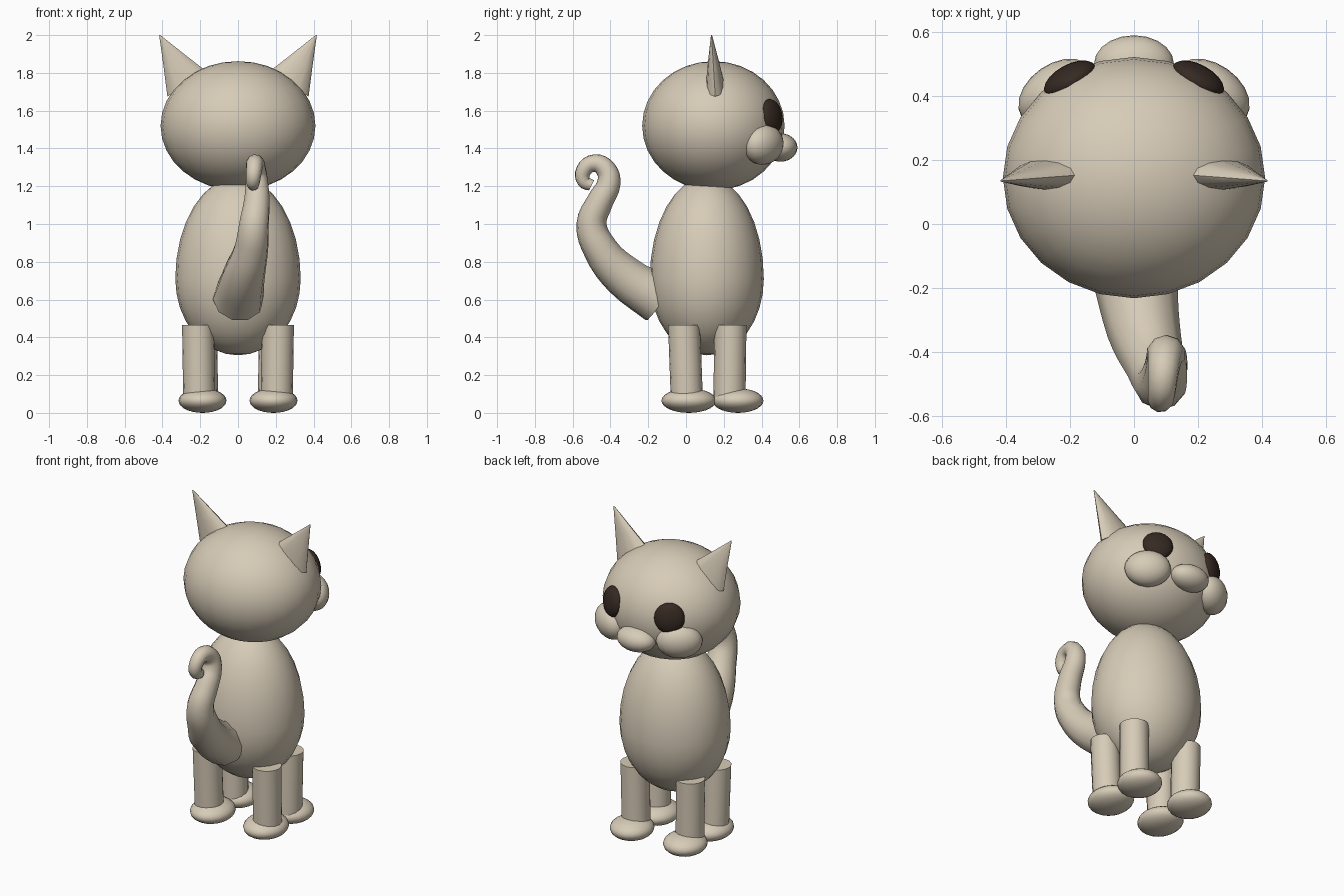
import bpy, bmesh, math
from mathutils import Vector

if "Cube" in bpy.data.objects:
    bpy.data.objects.remove(bpy.data.objects["Cube"])


def material(name, rgb):
    m = bpy.data.materials.new(name)
    m.diffuse_color = (*rgb, 1)
    m.use_nodes = True
    m.node_tree.nodes["Principled BSDF"].inputs["Base Color"].default_value = m.diffuse_color
    return m


fur = material("warm_beige", (0.68, 0.60, 0.475))
dark = material("dark_brown", (0.036, 0.022, 0.016))


def finish(name, bm, mat, angle=50):
    bmesh.ops.recalc_face_normals(bm, faces=bm.faces)
    me = bpy.data.meshes.new(name)
    bm.to_mesh(me)
    bm.free()
    ob = bpy.data.objects.new(name, me)
    bpy.context.collection.objects.link(ob)
    me.materials.append(mat)
    smooth(ob, angle)
    return ob


def smooth(ob, angle):
    bpy.ops.object.select_all(action='DESELECT')
    ob.select_set(True)
    bpy.context.view_layer.objects.active = ob
    bpy.ops.object.shade_smooth_by_angle(angle=math.radians(angle))


def ellipsoid(name, loc, radii, mat=fur, rot=(0, 0, 0), seg=20, rings=14, low=None):
    """Scaled sphere; low gives a different radius for the lower half."""
    bm = bmesh.new()
    bmesh.ops.create_uvsphere(bm, u_segments=seg, v_segments=rings, radius=1)
    for v in bm.verts:
        rz = low if low and v.co.z < 0 else radii[2]
        v.co = Vector((v.co.x * radii[0], v.co.y * radii[1], v.co.z * rz))
    ob = finish(name, bm, mat)
    ob.location = loc
    ob.rotation_euler = rot
    return ob


def loft(name, rings, mat=fur):
    """Closed tube through equal-length rings of points."""
    bm = bmesh.new()
    rows = [[bm.verts.new(p) for p in r] for r in rings]
    n = len(rows[0])
    for a, b in zip(rows, rows[1:]):
        for i in range(n):
            j = (i + 1) % n
            bm.faces.new((a[i], a[j], b[j], b[i]))
    bm.faces.new(rows[0])
    bm.faces.new(rows[-1])
    return finish(name, bm, mat)


def circle(center, ax1, ax2, n):
    c, a, b = Vector(center), Vector(ax1), Vector(ax2)
    return [c + a * math.cos(t) + b * math.sin(t)
            for t in (2 * math.pi * i / n for i in range(n))]


# Head and egg-shaped body
ellipsoid("head", (0, 0.145, 1.52), (0.41, 0.377, 0.342), seg=24, rings=16)
ellipsoid("body", (0, 0.11, 0.71), (0.332, 0.302, 0.54), seg=24, rings=16, low=0.405)

# Muzzle tip
ellipsoid("nose", (0, 0.50, 1.405), (0.125, 0.09, 0.075))

for s, side in ((-1, "left"), (1, "right")):
    # Face details
    ellipsoid("eye_" + side, (s * 0.2, 0.452, 1.57), (0.09, 0.045, 0.092), dark,
              (math.radians(8), 0, -s * math.radians(29)))
    ellipsoid("cheek_" + side, (s * 0.24, 0.41, 1.42), (0.135, 0.09, 0.107), fur,
              (math.radians(-12), 0, -s * math.radians(35)))

    # Flattened pointed ear
    base, tip = Vector((s * 0.262, 0.155, 1.735)), Vector((s * 0.415, 0.135, 2.0))
    rings = []
    for t, w, d in ((0, 1, 1), (0.45, 0.55, 0.6), (1, 0.02, 0.06)):
        rings.append(circle(base.lerp(tip, t), (s * 0.112 * w, 0, -0.06 * w),
                            (0, 0.05 * d, 0), 12))
    loft("ear_" + side, rings)

    # Legs and flattened paws
    for end, lx, ly, fy, fr, lean in (("back", 0.205, 0.005, 0.015, 0.145, -0.015),
                                      ("front", 0.19, 0.23, 0.275, 0.135, 0.005)):
        r = 0.085
        loft(f"{end}_leg_{side}",
             [circle((s * lx, ly, 0.06), (r, 0, 0), (0, r, 0), 16),
              circle((s * (lx + 0.006), ly + lean, 0.465), (r, 0, 0), (0, r, 0), 16)])
        ellipsoid(f"{end}_paw_{side}", (s * 0.188, fy, 0.065), (0.127, fr, 0.065))

# Curled tapering tail: x, y, z, radius
path = [(0.0, -0.14, 0.60, 0.135), (0.03, -0.33, 0.725, 0.115),
        (0.07, -0.455, 0.87, 0.092), (0.085, -0.50, 1.0, 0.08),
        (0.10, -0.455, 1.12, 0.07), (0.10, -0.408, 1.22, 0.062),
        (0.095, -0.425, 1.29, 0.054), (0.09, -0.485, 1.322, 0.047),
        (0.085, -0.542, 1.283, 0.042), (0.08, -0.54, 1.225, 0.037),
        (0.08, -0.50, 1.205, 0.031)]
cu = bpy.data.curves.new("tail", 'CURVE')
cu.dimensions = '3D'
cu.bevel_depth = 1
cu.bevel_resolution = 3
cu.resolution_u = 4
cu.use_fill_caps = True
sp = cu.splines.new('BEZIER')
sp.bezier_points.add(len(path) - 1)
for p, (x, y, z, r) in zip(sp.bezier_points, path):
    p.co = (x, y, z)
    p.radius = r
    p.handle_left_type = p.handle_right_type = 'AUTO'
tail = bpy.data.objects.new("tail", cu)
bpy.context.collection.objects.link(tail)
cu.materials.append(fur)
bpy.ops.object.select_all(action='DESELECT')
tail.select_set(True)
bpy.context.view_layer.objects.active = tail
bpy.ops.object.convert(target='MESH')
smooth(bpy.context.view_layer.objects.active, 50)
